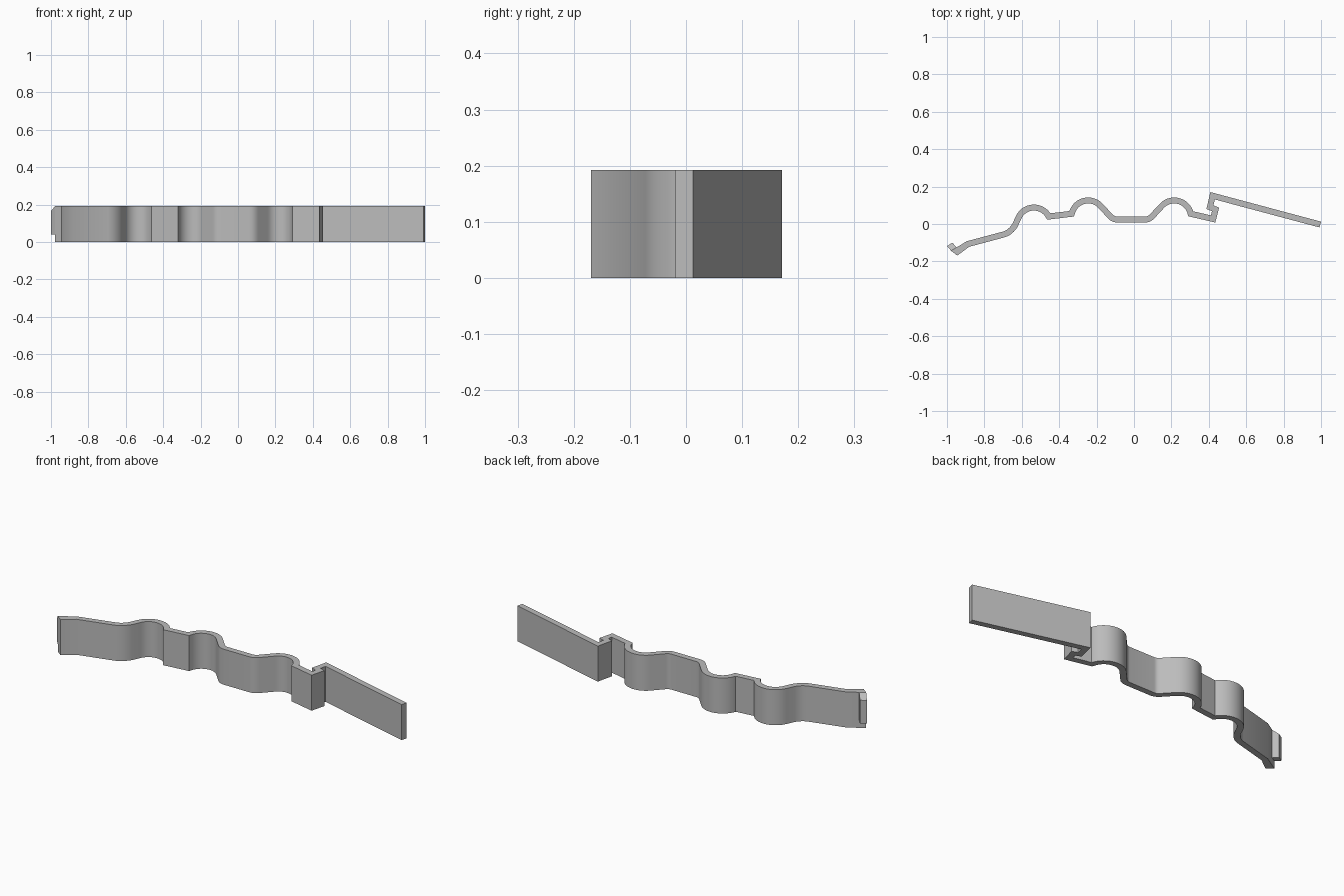
import bpy
import bmesh
from math import radians, cos, sin
from mathutils import Vector

HEIGHT = 0.192
HALF = 0.016  # half the strip thickness

if "Cube" in bpy.data.objects:
    bpy.data.objects.remove(bpy.data.objects["Cube"], do_unlink=True)

grey = bpy.data.materials.new("plain grey")
grey.use_nodes = True
grey.diffuse_color = (0.5, 0.5, 0.5, 1)
grey.node_tree.nodes["Principled BSDF"].inputs["Base Color"].default_value = (0.5, 0.5, 0.5, 1)


def arc(cx, cy, r, start, end, steps=14):
    """Points on a circle from one angle to another, in degrees."""
    angles = [radians(start + (end - start) * i / steps) for i in range(steps + 1)]
    return [(cx + r * cos(a), cy + r * sin(a)) for a in angles]


def bend(a, corner, b, steps=6):
    """Rounded corner as a quadratic curve."""
    a, corner, b = Vector(a), Vector(corner), Vector(b)
    ts = [i / steps for i in range(steps + 1)]
    return [tuple(a * (1 - t) ** 2 + corner * 2 * t * (1 - t) + b * t * t) for t in ts]


def offset(points, dist):
    """Parallel path with mitred corners."""
    pts = [Vector(p) for p in points]
    dirs = [(b - a).normalized() for a, b in zip(pts, pts[1:])]
    normals = [Vector((-d.y, d.x)) for d in dirs]
    result = []
    for i, p in enumerate(pts):
        n0 = normals[max(i - 1, 0)]
        n1 = normals[min(i, len(normals) - 1)]
        result.append(p + (n0 + n1) * dist / (1 + n0.dot(n1)))
    return result


def wall(name, left, right, tops_left, tops_right, bottom):
    """Solid wall between two matching outlines."""
    bm = bmesh.new()
    rings = []
    for l, r, tl, tr in zip(left, right, tops_left, tops_right):
        rings.append([bm.verts.new((p[0], p[1], z))
                      for p, z in ((l, bottom), (r, bottom), (r, tr), (l, tl))])
    for a, b in zip(rings, rings[1:]):
        for i in range(4):
            j = (i + 1) % 4
            bm.faces.new((a[i], a[j], b[j], b[i]))
    bm.faces.new(rings[0])
    bm.faces.new(rings[-1])
    bmesh.ops.recalc_face_normals(bm, faces=bm.faces)
    mesh = bpy.data.meshes.new(name)
    bm.to_mesh(mesh)
    bm.free()
    mesh.materials.append(grey)
    obj = bpy.data.objects.new(name, mesh)
    bpy.context.collection.objects.link(obj)
    bpy.ops.object.select_all(action="DESELECT")
    obj.select_set(True)
    bpy.context.view_layer.objects.active = obj
    bpy.ops.object.shade_smooth_by_angle(angle=radians(25))
    return obj


# Wavy strip: tail, small arch, two mirrored arches around a flat
MIDDLE = -0.015
half_wave = (arc(-0.245, 0.036, 0.09, 168, 41)
             + bend((-0.128, 0.042), (-0.112, 0.024), (-0.09, 0.024)))
mirrored = [(2 * MIDDLE - x, y) for x, y in reversed(half_wave)]

path = [(-0.962, -0.152), (-0.888, -0.107)]
path += bend((-0.7, -0.057), (-0.66, -0.046), (-0.637, -0.008))
path += arc(-0.535, -0.002, 0.09, 155, 28)
path += half_wave + mirrored

# Folded clasp and long straight arm
path += [(0.423, 0.027), (0.436, 0.078), (0.406, 0.09), (0.42, 0.151), (0.996, -0.003)]

back = offset(path, HALF)
front = offset(path, -HALF)
back[0] = Vector((-0.978, -0.143))  # slanted tail end
front[0] = Vector((-0.945, -0.169))
tops = [HEIGHT] * len(path)
wall("spring_strip", back, front, tops, tops, 0)

# Catch tab at the tail, with a sloped top
wall("catch_tab",
     [(-0.978, -0.143), (-1.0, -0.118)],
     [(-0.948, -0.126), (-0.971, -0.1)],
     [HEIGHT, 0.165], [HEIGHT, 0.165], 0.04)
